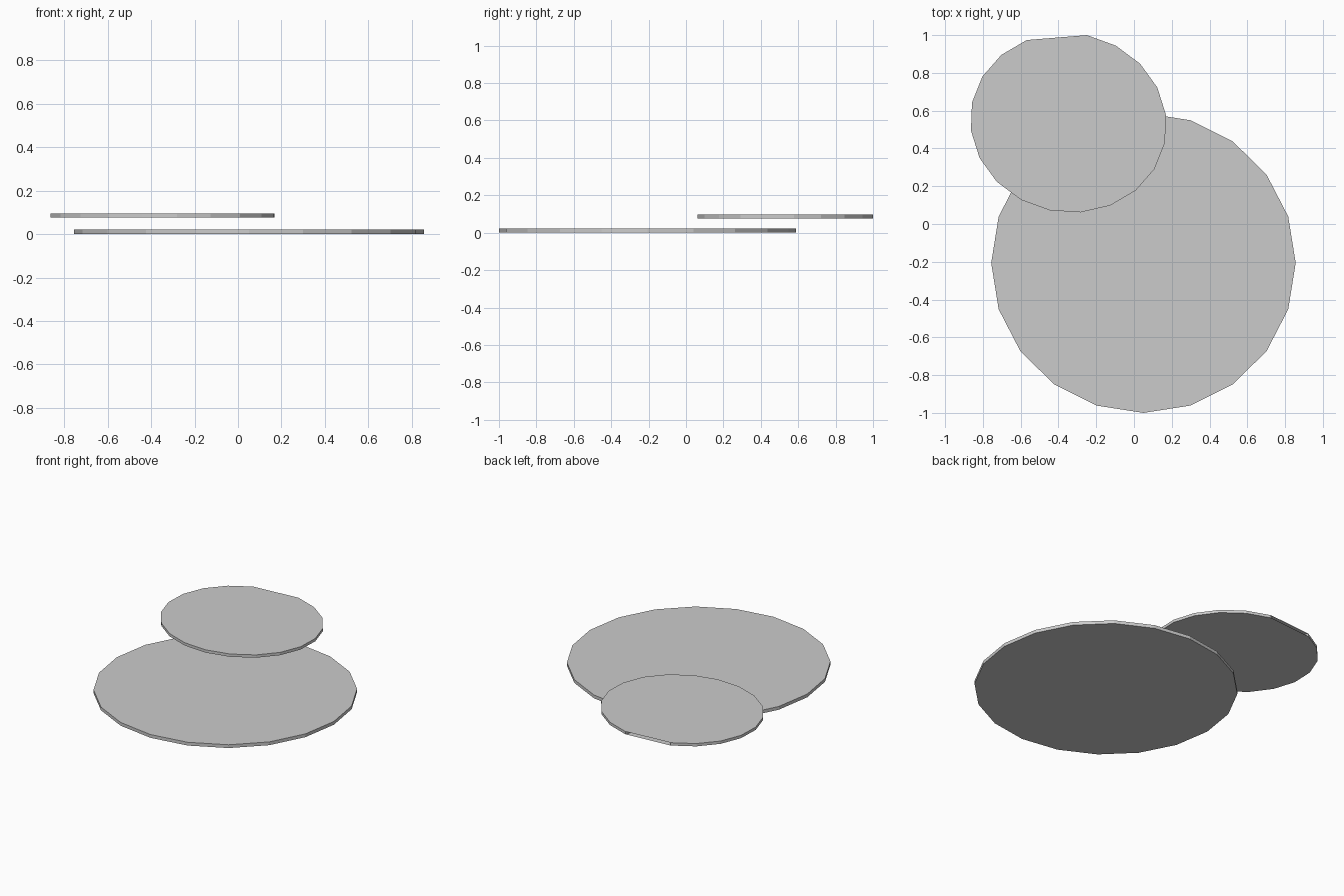
import bpy, bmesh, math

if "Cube" in bpy.data.objects:
    bpy.data.objects.remove(bpy.data.objects["Cube"])

SIDES = 20


def pad(name, center, u, v, z0, z1, notch=None):
    """Flat 20-sided pad; u and v are its half-axes, notch = (index, position)."""
    pts = []
    for i in range(SIDES):
        a = 2 * math.pi * i / SIDES
        pts.append((center[0] + u[0] * math.cos(a) + v[0] * math.sin(a),
                    center[1] + u[1] * math.cos(a) + v[1] * math.sin(a)))
    if notch:
        pts[notch[0]] = notch[1]
    bm = bmesh.new()
    low = [bm.verts.new((x, y, z0)) for x, y in pts]
    top = [bm.verts.new((x, y, z1)) for x, y in pts]
    # rim
    for i in range(SIDES):
        j = (i + 1) % SIDES
        bm.faces.new((low[i], low[j], top[j], top[i]))
    # caps; the notch is a folded-over triangle under a straight-edged cap
    for ring in (top, low[::-1]):
        if notch:
            k = notch[0] if ring is top else SIDES - 1 - notch[0]
            bm.faces.new((ring[k - 1], ring[k], ring[k + 1]))
            bm.faces.new(ring[:k] + ring[k + 1:])
        else:
            bm.faces.new(ring)
    mesh = bpy.data.meshes.new(name)
    bm.to_mesh(mesh)
    bm.free()
    obj = bpy.data.objects.new(name, mesh)
    bpy.context.collection.objects.link(obj)
    return obj


# large lower pad
pad("large_lily_pad", (0.05, -0.206), (0.806, 0), (0, 0.794), 0.0, 0.022)
# small upper pad with the wedge-shaped notch at the back
pad("small_lily_pad", (-0.347, 0.536), (0.516, 0.042), (-0.065, 0.474),
    0.077, 0.096, notch=(5, (-0.39, 0.65)))
